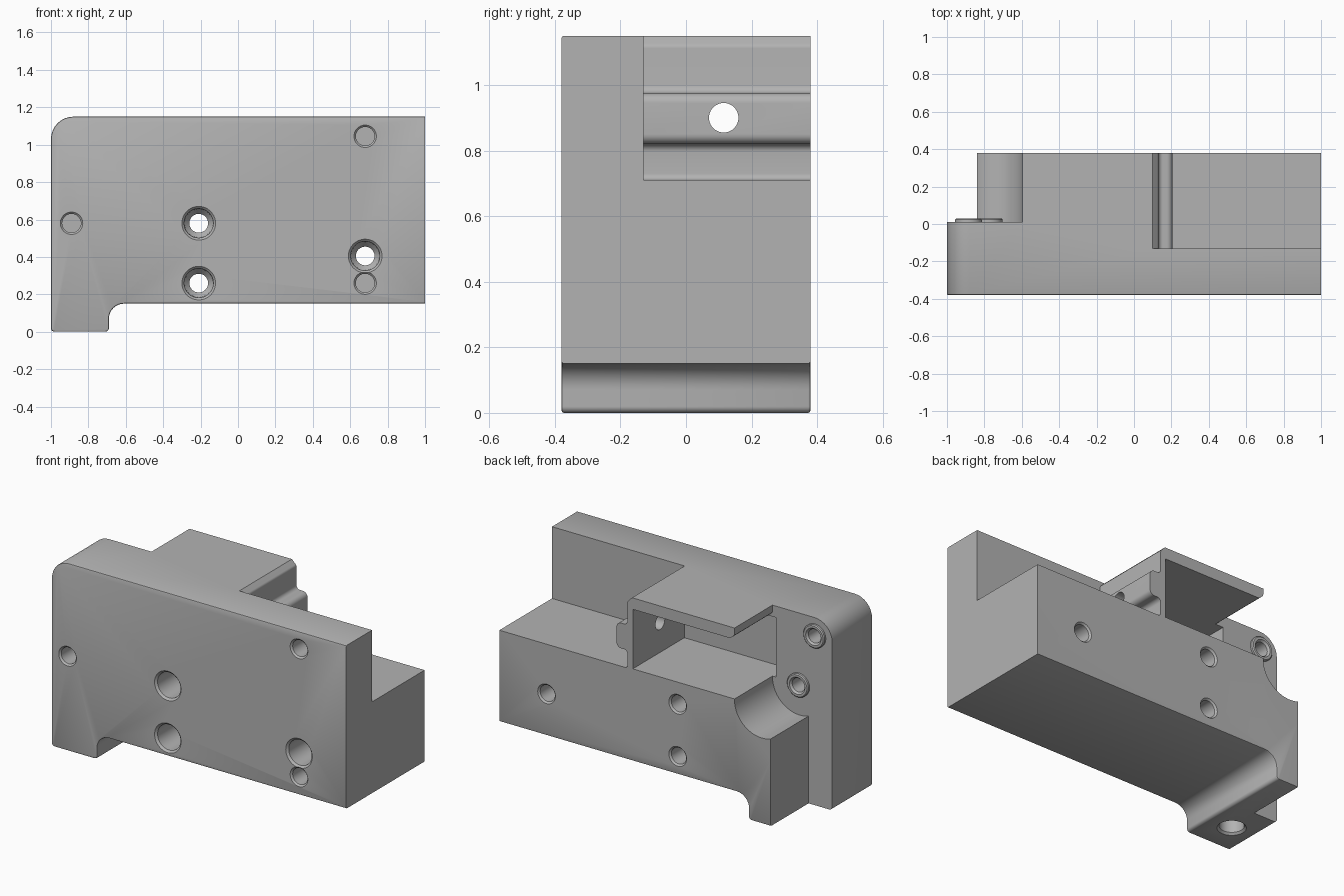
import bpy, bmesh, math
from mathutils import Vector, Matrix

cube = bpy.data.objects.get("Cube")
if cube:
    bpy.data.objects.remove(cube, do_unlink=True)

grey = bpy.data.materials.new("machined grey")
grey.use_nodes = True
grey.diffuse_color = (0.45, 0.45, 0.45, 1)
grey.node_tree.nodes["Principled BSDF"].inputs["Base Color"].default_value = (0.45, 0.45, 0.45, 1)


def finish(name, bm):
    bmesh.ops.recalc_face_normals(bm, faces=bm.faces)
    mesh = bpy.data.meshes.new(name)
    bm.to_mesh(mesh)
    bm.free()
    mesh.materials.append(grey)
    obj = bpy.data.objects.new(name, mesh)
    bpy.context.collection.objects.link(obj)
    return obj


def outline(points):
    """Turn (x, z, radius) corners into a rounded outline."""
    result = []
    for i, (x, z, r) in enumerate(points):
        p = Vector((x, z))
        if not r:
            result.append(p)
            continue
        a = (Vector(points[i - 1][:2]) - p).normalized()
        b = (Vector(points[(i + 1) % len(points)][:2]) - p).normalized()
        half = a.angle(b) / 2
        centre = p + (a + b).normalized() * r / math.sin(half)
        start = p + a * r / math.tan(half) - centre
        end = p + b * r / math.tan(half) - centre
        sweep = math.atan2(start.x * end.y - start.y * end.x, start.dot(end))
        for k in range(9):
            result.append(centre + Matrix.Rotation(sweep * k / 8, 2) @ start)
    return result


def prism(points, y0, y1):
    """Extrude an outline in the x-z plane along y."""
    bm = bmesh.new()
    face = bm.faces.new([bm.verts.new((p[0], y0, p[1])) for p in points])
    grown = bmesh.ops.extrude_face_region(bm, geom=[face])["geom"]
    bmesh.ops.translate(bm, vec=(0, y1 - y0, 0),
                        verts=[v for v in grown if isinstance(v, bmesh.types.BMVert)])
    return bm


def turned(name, origin, axis, steps, sides=48):
    """Turn (distance, radius) steps around an axis."""
    bm = bmesh.new()
    rot = Vector(axis).to_track_quat('Z', 'Y')
    rings = []
    for d, r in steps:
        rings.append([bm.verts.new(Vector(origin) + rot @ Vector((
            r * math.cos(math.tau * k / sides), r * math.sin(math.tau * k / sides), d)))
            for k in range(sides)])
    for low, high in zip(rings, rings[1:]):
        for k in range(sides):
            n = (k + 1) % sides
            bm.faces.new((low[k], low[n], high[n], high[k]))
    bm.faces.new(rings[0])
    bm.faces.new(rings[-1])
    return finish(name, bm)


def combine(target, tool, operation):
    mod = target.modifiers.new(tool.name, 'BOOLEAN')
    mod.operation, mod.object, mod.solver = operation, tool, 'EXACT'
    bpy.context.view_layer.objects.active = target
    bpy.ops.object.modifier_apply(modifier=mod.name)
    bpy.data.objects.remove(tool, do_unlink=True)


# Main block with a foot at one end and softened front and bottom edges
FRONT, BACK = -0.38, 0.38
bm = prism(outline([(-1, 0, .02), (-.69, 0, .02), (-.69, .15, .08), (1, .15, 0),
                    (1, 1.15, 0), (-1, 1.15, .12)]), FRONT, BACK)
soft = []
for e in bm.edges:
    a, b = (v.co for v in e.verts)
    if abs(a.y - b.y) > .01 or (a.x > .99 and b.x > .99):
        continue
    if a.y < 0 or (a.z < .16 and b.z < .16):
        soft.append(e)
bmesh.ops.bevel(bm, geom=soft, offset=.008, segments=2, profile=.5, affect='EDGES')
block = finish("mounting_block", bm)

# Step at the right end, leaving a wall with a raised rib
step = outline([(.21, .71, 0), (2, .71, 0), (2, 2, 0), (.1, 2, 0), (.1, 1.15, 0),
                (.13, 1.12, .02), (.13, .975, .025), (.205, .975, .03), (.205, .82, .03),
                (.13, .82, .025), (.13, .71, .02)])
combine(block, finish("step_cutter", prism(step, -.13, 1)), 'DIFFERENCE')

# Pocket open to the back and to the left
pocket = [(-.62, .715), (.095, .715), (.095, 1.08), (-.62, 1.08)]
combine(block, finish("pocket_cutter", prism(pocket, -.12, 1)), 'DIFFERENCE')

# Relief behind the left end, with a round clearance about the lower boss
arc = [(-.78 + .185 * math.cos(t), .71 + .185 * math.sin(t))
       for t in (math.radians(-109 + 109 * k / 16) for k in range(17))]
relief = outline([(-2, -1, 0), (-.84, -1, 0), (-.84, .4, 0)]) + arc + outline(
    [(-.595, .74, 0), (-.56, 1.075, 0), (-.595, 1.105, .02), (-.595, 1.14, 0),
     (-.595, 2, 0), (-2, 2, 0)])
combine(block, finish("relief_cutter", prism(relief, .012, 1)), 'DIFFERENCE')

# Raised bosses on the relieved face, each with a blind hole
for x, z in ((-.885, 1.04), (-.775, .71)):
    boss = turned("boss", (x, 0, z), (0, 1, 0), [(-.02, .072), (.024, .072), (.03, .066)])
    combine(block, boss, 'UNION')
    hole = turned("boss_hole", (x, 0, z), (0, 1, 0),
                  [(-.15, .042), (.018, .042), (.03, .052), (.06, .052)])
    combine(block, hole, 'DIFFERENCE')

# Counterbored through holes
for x, z in ((-.21, .58), (-.21, .26), (.68, .405)):
    hole = turned("screw_hole", (x, FRONT, z), (0, 1, 0),
                  [(-.05, .09), (0, .09), (.012, .078), (.2, .076), (.23, .05),
                   (.75, .05), (.76, .06), (.85, .06)])
    combine(block, hole, 'DIFFERENCE')

# Blind holes in the front
for x, z in ((.68, 1.045), (-.89, .58), (.68, .26)):
    hole = turned("dowel_hole", (x, FRONT, z), (0, 1, 0),
                  [(-.05, .06), (0, .06), (.01, .05), (.2, .05)])
    combine(block, hole, 'DIFFERENCE')

# Hole up into the foot and hole through the ribbed wall
combine(block, turned("foot_hole", (-.85, -.19, 0), (0, 0, 1),
                      [(-.05, .08), (0, .08), (.012, .068), (.35, .068)]), 'DIFFERENCE')
combine(block, turned("wall_hole", (0, .115, .9), (1, 0, 0),
                      [(0, .045), (.4, .045)]), 'DIFFERENCE')

bpy.ops.object.select_all(action='DESELECT')
block.select_set(True)
bpy.context.view_layer.objects.active = block
bpy.ops.object.shade_smooth_by_angle(angle=math.radians(30))
